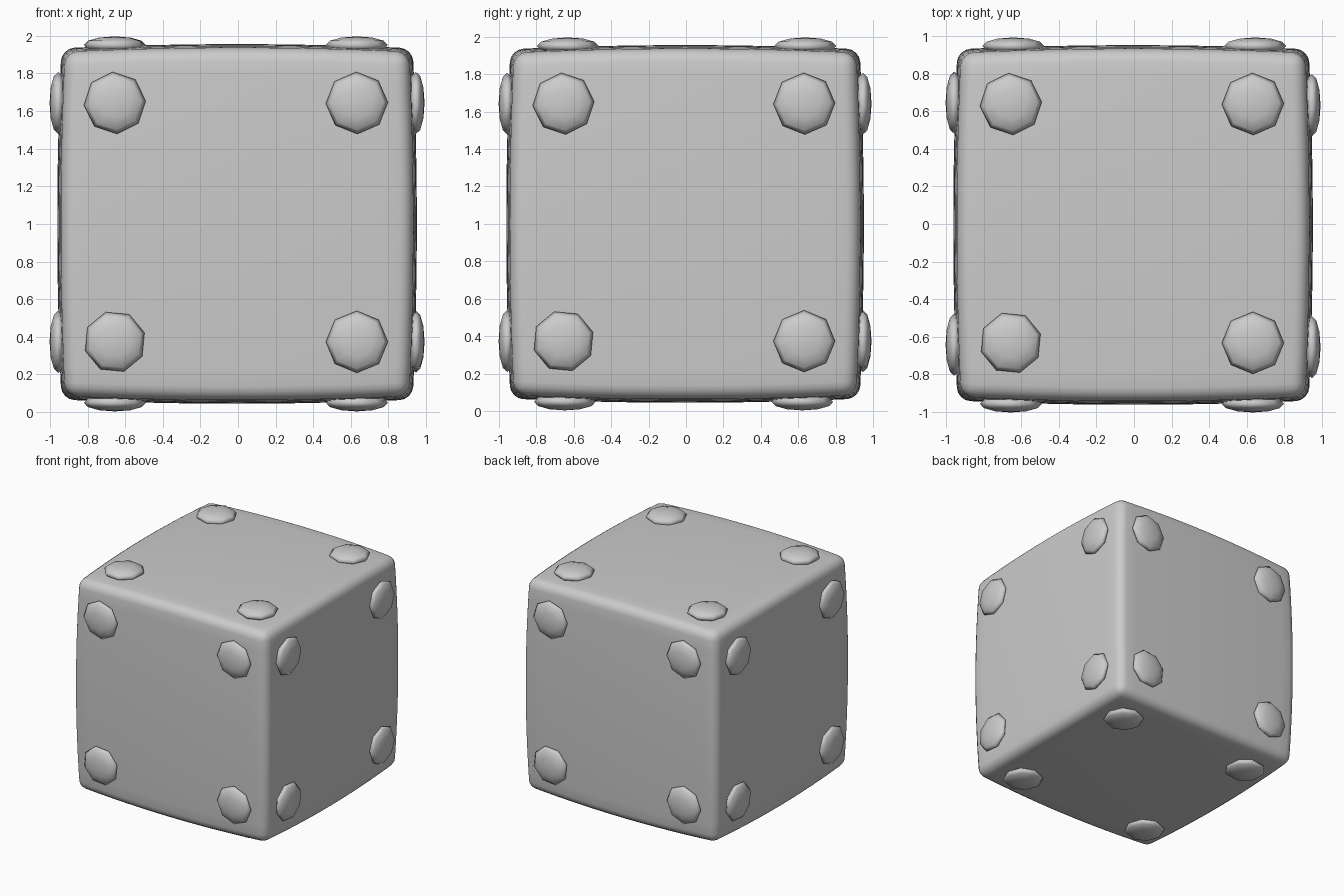
import bpy
import bmesh
from math import radians
from mathutils import Matrix, Vector

if "Cube" in bpy.data.objects:
    bpy.data.objects.remove(bpy.data.objects["Cube"])

HALF = 0.956
BULGE = 0.023
CENTRE = Vector((-0.005, -0.005, 1.0))

grey = bpy.data.materials.new("light grey")
grey.use_nodes = True
grey.diffuse_color = (0.6, 0.6, 0.6, 1)
grey.node_tree.nodes["Principled BSDF"].inputs["Base Color"].default_value = (0.6, 0.6, 0.6, 1)


def finish(bm, name):
    mesh = bpy.data.meshes.new(name)
    bm.normal_update()
    bm.to_mesh(mesh)
    bm.free()
    mesh.materials.append(grey)
    mesh.shade_smooth()
    obj = bpy.data.objects.new(name, mesh)
    bpy.context.collection.objects.link(obj)
    return obj


# Body: a cube with gently swollen faces and rounded edges
bm = bmesh.new()
bmesh.ops.create_cube(bm, size=2)
bmesh.ops.subdivide_edges(bm, edges=bm.edges[:], cuts=11, use_grid_fill=True)
for v in bm.verts:
    x, y, z = v.co
    v.co = HALF * Vector((x * (1 - BULGE * (y * y + z * z)),
                          y * (1 - BULGE * (x * x + z * z)),
                          z * (1 - BULGE * (x * x + y * y))))
bm.normal_update()
sharp = [e for e in bm.edges if e.calc_face_angle(0) > radians(45)]
bmesh.ops.bevel(bm, geom=sharp, offset=0.07, offset_type='OFFSET', segments=4,
                profile=0.5, affect='EDGES', clamp_overlap=True)
finish(bm, "body").location = CENTRE

# Rivets: flattened eight-sided domes near the four corners of every face
X, Y, Z = Vector((1, 0, 0)), Vector((0, 1, 0)), Vector((0, 0, 1))
sides = {"front": (X, Z), "back": (-X, Z), "left": (Y, Z),
         "right": (-Y, Z), "top": (X, Y), "bottom": (X, -Y)}
corners = {"upper_left": (-0.65, 0.643, 4), "upper_right": (0.637, 0.643, 1),
           "lower_left": (-0.65, -0.627, 17), "lower_right": (0.637, -0.627, 0)}

for side, (u, v) in sides.items():
    n = u.cross(v)
    frame = Matrix((u, v, n)).transposed().to_4x4()
    for corner, (a, b, spin) in corners.items():
        bm = bmesh.new()
        bmesh.ops.create_uvsphere(bm, u_segments=8, v_segments=6, radius=1)
        bmesh.ops.transform(bm, verts=bm.verts[:], matrix=Matrix.Rotation(radians(spin), 4, 'Z'))
        bmesh.ops.scale(bm, verts=bm.verts[:], vec=(0.165, 0.165, 0.046))
        rivet = finish(bm, f"{side}_rivet_{corner}")
        rivet.matrix_world = Matrix.Translation(CENTRE + u * a + v * b + n * 0.951) @ frame
